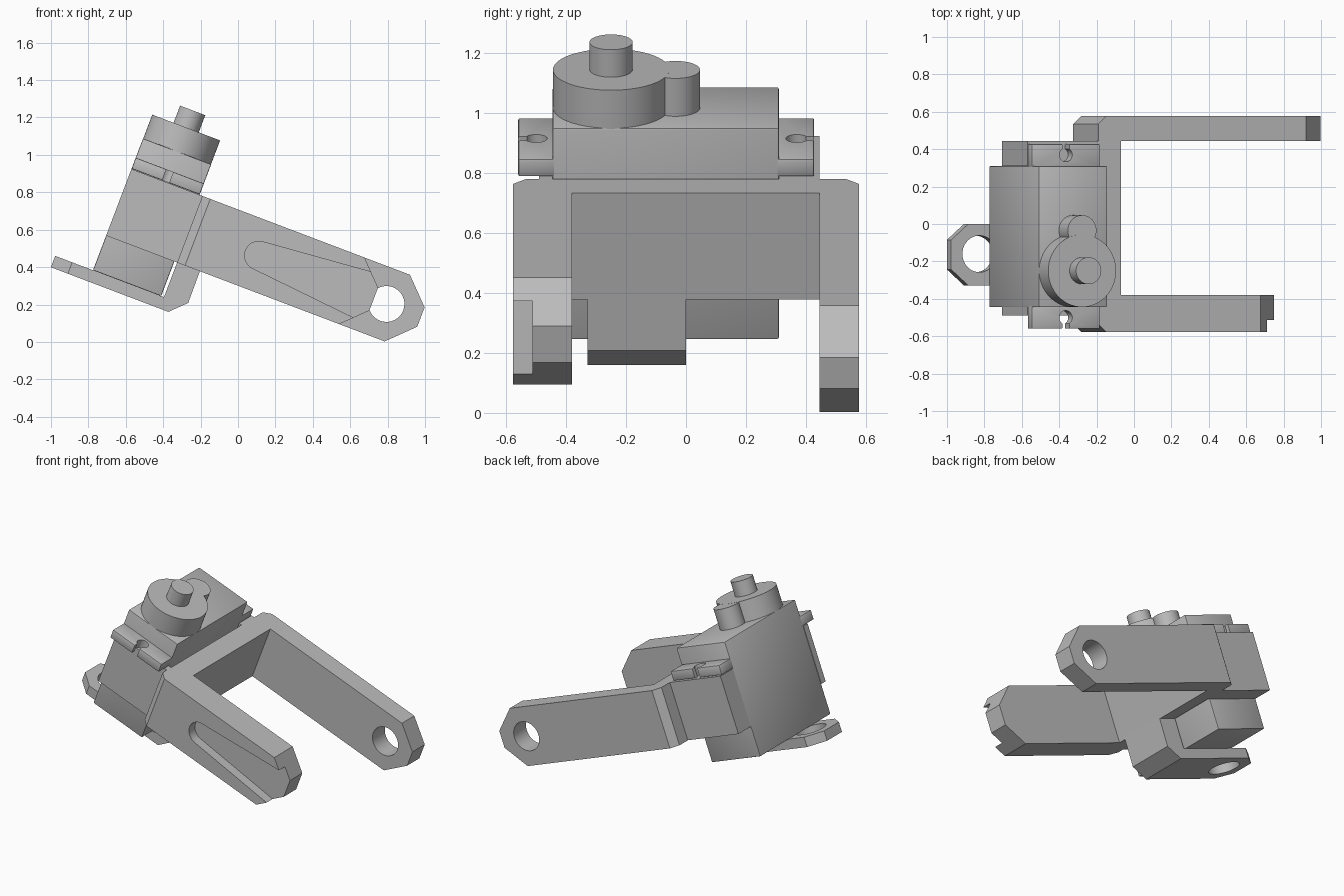
import bpy, bmesh, math
from mathutils import Matrix

cube = bpy.data.objects.get("Cube")
if cube:
    bpy.data.objects.remove(cube, do_unlink=True)

gray = bpy.data.materials.new("plain_gray")
gray.use_nodes = True
COLOR = (0.5, 0.5, 0.5, 1)
gray.diffuse_color = COLOR
gray.node_tree.nodes["Principled BSDF"].inputs["Base Color"].default_value = COLOR

# Parts are built upright, then the whole assembly leans about the y axis
TILT = Matrix.Rotation(math.radians(20.8), 4, 'Y')


def prism(name, profile, axis, low, high):
    """Extrude a 2D profile: axis 'y' takes (x, z) points, axis 'z' takes (x, y)."""
    place = (lambda p, h: (p[0], h, p[1])) if axis == 'y' else (lambda p, h: (p[0], p[1], h))
    bm = bmesh.new()
    bottom = [bm.verts.new(place(p, low)) for p in profile]
    top = [bm.verts.new(place(p, high)) for p in profile]
    bm.faces.new(bottom)
    bm.faces.new(top)
    n = len(profile)
    for i in range(n):
        j = (i + 1) % n
        bm.faces.new((bottom[i], bottom[j], top[j], top[i]))
    bmesh.ops.recalc_face_normals(bm, faces=bm.faces)
    mesh = bpy.data.meshes.new(name)
    bm.to_mesh(mesh)
    bm.free()
    mesh.materials.append(gray)
    obj = bpy.data.objects.new(name, mesh)
    bpy.context.collection.objects.link(obj)
    return obj


def box(name, x0, x1, y0, y1, z0, z1):
    return prism(name, [(x0, y0), (x1, y0), (x1, y1), (x0, y1)], 'z', z0, z1)


def arc(cx, cy, r, start=0, end=360, n=40):
    count = n if end - start == 360 else n + 1
    angles = [math.radians(start + (end - start) * i / n) for i in range(count)]
    return [(cx + r * math.cos(t), cy + r * math.sin(t)) for t in angles]


def apply_modifier(obj, kind, **settings):
    mod = obj.modifiers.new(kind.lower(), kind)
    for key, value in settings.items():
        setattr(mod, key, value)
    bpy.context.view_layer.objects.active = obj
    bpy.ops.object.modifier_apply(modifier=mod.name)


def cut(obj, cutter):
    apply_modifier(obj, 'BOOLEAN', operation='DIFFERENCE', solver='EXACT', object=cutter)
    bpy.data.objects.remove(cutter, do_unlink=True)


BACK, FRONT = -0.861, -0.471          # motor case depth
MID = (BACK + FRONT) / 2
LOW, HIGH = 0.281, 0.662              # bracket height
AXIS = (LOW + HIGH) / 2
parts = []

# Motor case
case = box("motor_case", BACK, FRONT, -0.445, 0.31, 0.083, 0.837)
apply_modifier(case, 'BEVEL', width=0.006, segments=2)
parts.append(case)

# Mounting ears with keyhole slots
for name, inner, outer, hole in (("left_ear", 0.30, 0.428, 0.37), ("right_ear", -0.435, -0.56, -0.5)):
    ear = box(name, BACK, FRONT, min(inner, outer), max(inner, outer), 0.664, 0.727)
    apply_modifier(ear, 'BEVEL', width=0.006, segments=2)
    cut(ear, prism("hole_cutter", arc(MID, hole, 0.037), 'z', 0.6, 0.8))
    end = outer + math.copysign(0.05, outer)
    cut(ear, box("slot_cutter", MID - 0.02, MID + 0.02, min(hole, end), max(hole, end), 0.6, 0.8))
    parts.append(ear)

# Gear housing, its side lobe and the output shaft
parts.append(prism("gear_housing", arc(MID, -0.25, 0.194, n=64), 'z', 0.83, 0.973))
parts.append(prism("gear_lobe", arc(MID, -0.035, 0.082), 'z', 0.83, 0.9725))
parts.append(prism("output_shaft", arc(MID, -0.25, 0.072), 'z', 0.96, 1.071))

# Bracket cheeks on either side of the case
parts.append(box("left_cheek", BACK, -0.44, 0.31, 0.445, LOW, HIGH))
parts.append(box("right_cheek", BACK, -0.44, -0.49, -0.445, LOW, HIGH))

# Bracket cross plate with chamfered rear corners
plate = [(-0.455, -0.535), (-0.455, 0.535), (-0.41, 0.577), (-0.325, 0.577),
         (-0.325, -0.577), (-0.41, -0.577)]
parts.append(prism("cross_plate", plate, 'z', LOW, HIGH))


def arm_profile(tip, chamfer):
    return [(-0.33, LOW), (tip - chamfer, LOW), (tip, LOW + chamfer),
            (tip, HIGH - chamfer), (tip - chamfer, HIGH), (-0.33, HIGH)]


# Long arm with pivot hole
long_arm = prism("left_arm", arm_profile(0.867, 0.135), 'y', 0.445, 0.577)
cut(long_arm, prism("hole_cutter", arc(0.67, AXIS, 0.096), 'y', 0.3, 0.7))
parts.append(long_arm)

# Short arm with a tapered pocket open at its tip
short_arm = prism("right_arm", arm_profile(0.597, 0.125), 'y', -0.577, -0.38)
pocket = arc(-0.06, AXIS, 0.076, 95, 265, 20) + [(0.7, AXIS - 0.146), (0.7, AXIS + 0.146)]
cut(short_arm, prism("pocket_cutter", pocket, 'y', -0.7, -0.512))
parts.append(short_arm)

# Lower hinge: upright leg and foot with chamfered corner
leg = [(-0.455, 0.018), (-0.405, 0.018), (-0.323, 0.1), (-0.325, 0.3), (-0.455, 0.3)]
parts.append(prism("hinge_leg", leg, 'y', -0.328, 0))

tab = [(-0.45, -0.328), (-0.45, 0), (-0.98, 0), (-1.077, -0.085), (-1.077, -0.243), (-0.98, -0.328)]
foot = prism("hinge_foot", tab, 'z', 0.018, 0.083)
cut(foot, prism("hole_cutter", arc(-0.915, -0.16, 0.098), 'z', -0.1, 0.2))
parts.append(foot)

# Lean the assembly and smooth the round walls
bpy.ops.object.select_all(action='DESELECT')
for part in parts:
    part.data.transform(TILT)
    part.select_set(True)
bpy.context.view_layer.objects.active = parts[0]
bpy.ops.object.shade_smooth_by_angle(angle=math.radians(30))
